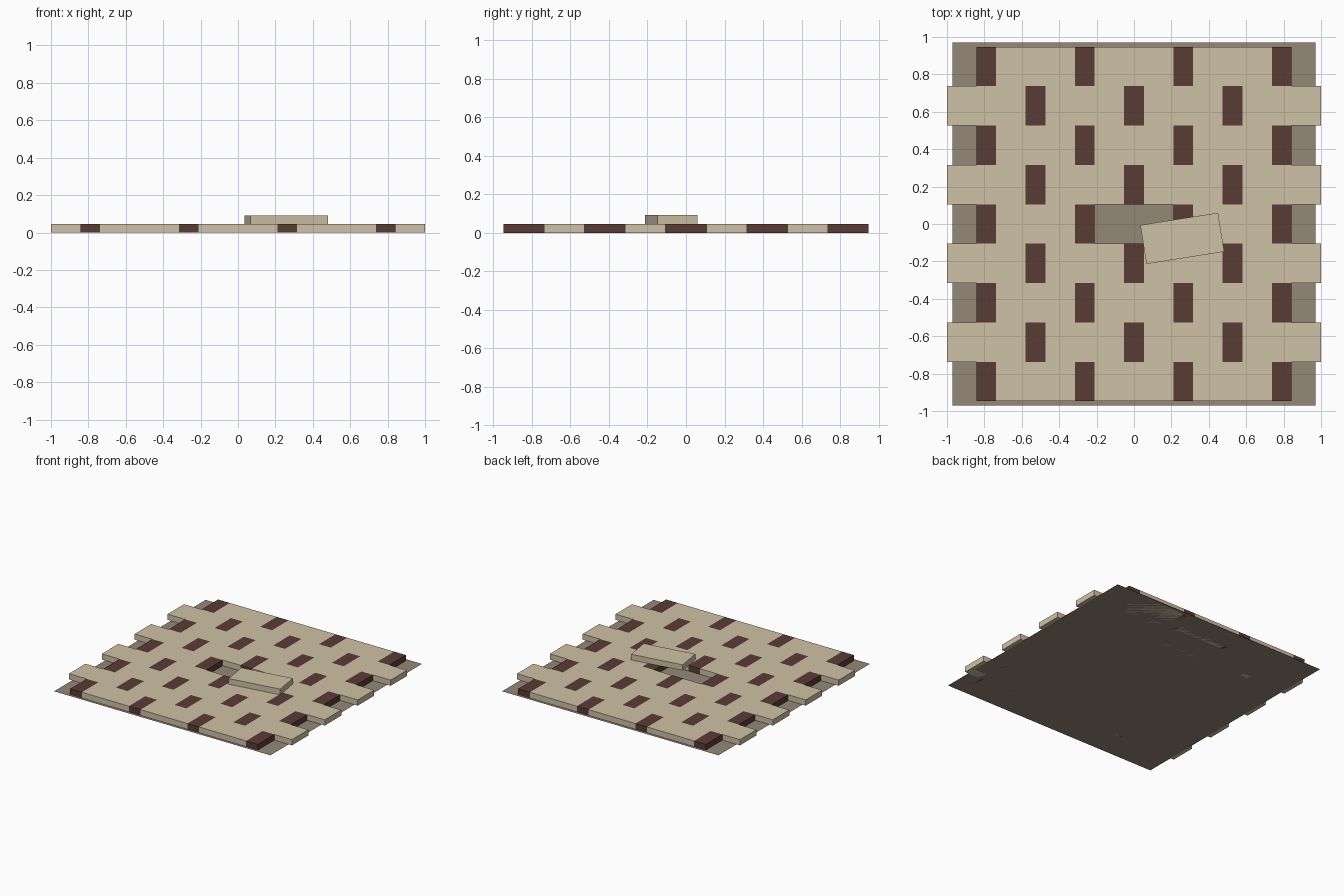
import bpy, math
from mathutils import Matrix

if "Cube" in bpy.data.objects:
    bpy.data.objects.remove(bpy.data.objects["Cube"])

U = 2 / 19                 # dark block width
PLANK, ROW, H = 4 * U, 2 * U, 0.046
PITCH = PLANK + U          # repeat distance along a row


def material(name, rgb):
    m = bpy.data.materials.new(name)
    lin = [((c / 255 + 0.055) / 1.055) ** 2.4 for c in rgb]
    m.diffuse_color = (*lin, 1)
    m.use_nodes = True
    m.node_tree.nodes["Principled BSDF"].inputs["Base Color"].default_value = m.diffuse_color
    return m


TAN = material("sand_stone", (207, 193, 165))
BROWN = material("dark_brown_stone", (90, 60, 53))
BED = material("grey_brown_bed", (147, 136, 118))


def box(name, x, y, z, sx, sy, mat, turn=0):
    """Paving piece resting on height z."""
    bpy.ops.mesh.primitive_cube_add(size=1)
    ob = bpy.context.object
    ob.name = name
    ob.data.transform(Matrix.Diagonal((sx, sy, H, 1)))
    ob.location = (x, y, z + H / 2)
    ob.rotation_euler.z = math.radians(turn)
    ob.data.materials.append(mat)
    return ob


# flat bed under the paving
bpy.ops.mesh.primitive_plane_add(size=1.94)
bed = bpy.context.object
bed.name = "bed"
bed.data.materials.append(BED)

# nine rows, alternately blocks at both ends or planks at both ends
for r in range(9):
    y = (r - 4) * ROW
    outer = [(i - 1.5) * PITCH for i in range(4)]
    inner = [(i - 1) * PITCH for i in range(3)]
    blocks, planks = (outer, inner) if r % 2 == 0 else (inner, outer)
    for x in blocks:
        box("block", x, y, 0, U, ROW, BROWN)
    for x in planks:
        if r == 4 and abs(x) < 0.01:
            continue       # the middle plank has been lifted out
        box("plank", x, y, 0, PLANK, ROW, TAN)

# lifted plank lying askew on the paving
box("loose_plank", 0.258, -0.077, H, PLANK, ROW, TAN, 9)
